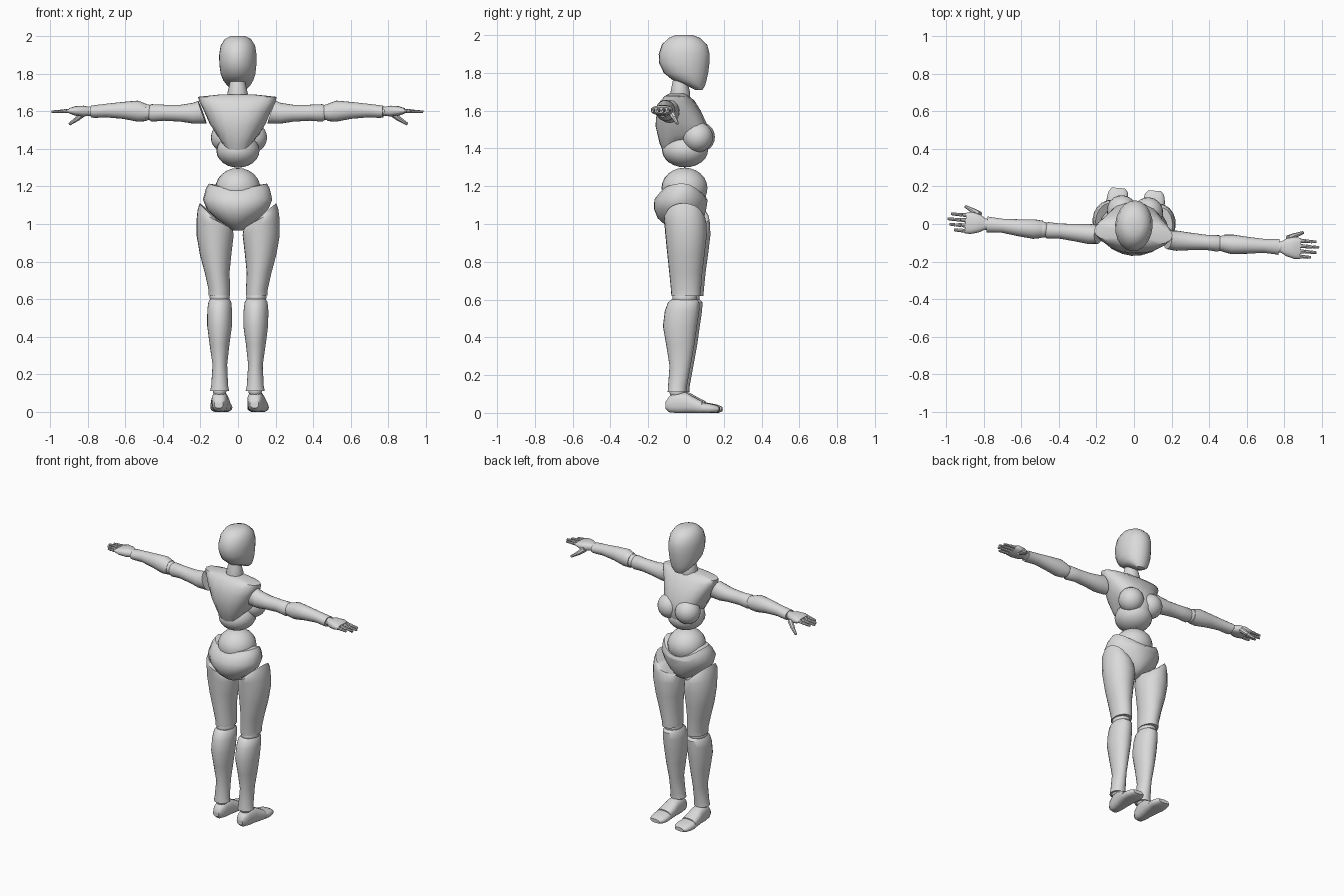
import bpy, bmesh, math
from mathutils import Matrix, Vector

TURN = Matrix.Rotation(math.radians(-4.4), 4, 'Z')   # whole figure is slightly turned
SIDES = 20

grey = bpy.data.materials.new("light_grey")
grey.diffuse_color = (0.7, 0.7, 0.7, 1)


def finish(name, bm, s=1):
    """Mirror if needed, turn, shade smooth with sharp rims, link."""
    bm.transform(TURN @ Matrix.Diagonal((s, 1, 1, 1)))
    bmesh.ops.recalc_face_normals(bm, faces=bm.faces)
    for f in bm.faces:
        f.smooth = True
    for e in bm.edges:
        e.smooth = e.calc_face_angle(0) < math.radians(42)
    me = bpy.data.meshes.new(name)
    bm.to_mesh(me)
    bm.free()
    me.materials.append(grey)
    ob = bpy.data.objects.new(name, me)
    bpy.context.collection.objects.link(ob)


def loft(name, axis, rings, s=1, shift=None, square=1.0, floor=None):
    """Rings are (position, low_u, high_u, low_v, high_v) across the axis."""
    bm = bmesh.new()
    loops = []
    for i, (t, u0, u1, v0, v1) in enumerate(rings):
        loop = []
        for k in range(SIDES):
            a = 2 * math.pi * k / SIDES
            c, d = math.cos(a), math.sin(a)
            cu = math.copysign(abs(c) ** square, c)
            cv = math.copysign(abs(d) ** square, d)
            u = (u0 + u1) / 2 + cu * (u1 - u0) / 2
            v = (v0 + v1) / 2 + cv * (v1 - v0) / 2
            w = t + (shift(i, c, d) if shift else 0)
            p = {'X': (w, u, v), 'Y': (u, w, v), 'Z': (u, v, w)}[axis]
            if floor is not None:
                p = (p[0], p[1], max(p[2], floor))
            loop.append(bm.verts.new(p))
        loops.append(loop)
    for a, b in zip(loops, loops[1:]):
        for k in range(SIDES):
            n = (k + 1) % SIDES
            bm.faces.new((a[k], a[n], b[n], b[k]))
    # caps fan out from a centre point
    for loop in (loops[0], loops[-1]):
        mid = bm.verts.new(sum((v.co for v in loop), Vector()) / SIDES)
        for k in range(SIDES):
            bm.faces.new((loop[k], loop[(k + 1) % SIDES], mid))
    finish(name, bm, s)


def ball(name, centre, radii, s=1):
    bm = bmesh.new()
    bmesh.ops.create_uvsphere(bm, u_segments=20, v_segments=12, radius=1)
    bm.transform(Matrix.Translation(centre) @ Matrix.Diagonal((*radii, 1)))
    finish(name, bm, s)


def bone(name, p, q, r1, r2, s=1):
    """Tapered finger segment between two points."""
    p, q = Vector(p), Vector(q)
    bm = bmesh.new()
    bmesh.ops.create_cone(bm, cap_ends=True, segments=8, radius1=r1, radius2=r2,
                          depth=(q - p).length)
    rot = (q - p).to_track_quat('Z', 'Y').to_matrix().to_4x4()
    bm.transform(Matrix.Translation((p + q) / 2) @ rot)
    finish(name, bm, s)


# head: egg with the chin forward
loft("head", 'Z', [
    (1.71, -.03, .03, .05, .088), (1.735, -.06, .06, 0, .102),
    (1.765, -.08, .08, -.075, .110), (1.80, -.093, .093, -.118, .118),
    (1.85, -.099, .099, -.142, .124), (1.90, -.1, .1, -.145, .126),
    (1.95, -.092, .092, -.128, .112), (1.985, -.07, .07, -.092, .075),
    (2.0, -.04, .04, -.055, .035)])

# neck
loft("neck", 'Z', [
    (1.66, -.05, .05, -.085, .02), (1.695, -.055, .055, -.083, .022),
    (1.735, -.045, .045, -.075, .012), (1.76, -.04, .04, -.07, .01)])


# rib cage: lower rim arches up over the flanks
def rib_shift(i, c, d):
    lift = (.075, .05, .015)[i] if i < 3 else 0
    return lift * c * c


loft("chest", 'Z', [
    (1.37, -.085, .085, -.115, .10), (1.425, -.112, .112, -.14, .125),
    (1.52, -.15, .15, -.162, .115), (1.60, -.178, .178, -.155, .078),
    (1.65, -.203, .203, -.135, .045), (1.677, -.21, .21, -.11, .015),
    (1.69, -.09, .09, -.09, .0)], shift=rib_shift, square=.85)
for s, side in ((1, "right"), (-1, "left")):
    ball(side + "_breast", (.07, .068, 1.46), (.08, .08, .08), s)

# abdomen and waist balls
ball("abdomen", (0, -.005, 1.39), (.115, .122, .09))
ball("waist", (0, -.008, 1.19), (.12, .122, .108))


# pelvis: rim dips at the front and back centre
def hip_shift(i, c, d):
    if i < 5:
        return 0
    return -.07 * max(d, 0) ** 2 - .025 * max(-d, 0) ** 2


loft("pelvis", 'Z', [
    (.965, -.025, .025, -.06, .03), (.99, -.06, .06, -.105, .07),
    (1.03, -.115, .115, -.15, .095), (1.08, -.165, .165, -.17, .108),
    (1.13, -.185, .185, -.168, .115), (1.19, -.17, .17, -.14, .115),
    (1.215, -.155, .155, -.115, .105)], shift=hip_shift)


def thigh_shift(i, c, d):
    return (.065 * c if i == 7 else .045 * c if i == 6 else .02 * c if i == 5 else 0)


def shoulder_shift(i, c, d):
    return .022 * d if i == 0 else 0


FINGERS = [("little", -.105, .955), ("ring", -.077, .982),
           ("middle", -.049, .995), ("index", -.021, .978)]

for s, side in ((1, "right"), (-1, "left")):
    # legs
    loft(side + "_thigh", 'Z', [
        (.62, .042, .158, -.07, .085), (.65, .042, .158, -.072, .087),
        (.74, .046, .178, -.08, .095), (.84, .036, .205, -.09, .108),
        (.94, .024, .222, -.10, .12), (1.0, .03, .222, -.105, .118),
        (1.03, .045, .216, -.108, .113), (1.045, .065, .205, -.095, .10)],
        s, thigh_shift)
    ball(side + "_knee", (.098, .0, .61), (.054, .065, .045), s)
    loft(side + "_shin", 'Z', [
        (.11, .044, .146, -.09, .01), (.14, .05, .140, -.088, .012),
        (.25, .056, .134, -.08, .032), (.36, .044, .15, -.098, .052),
        (.46, .03, .163, -.115, .066), (.54, .031, .163, -.105, .078),
        (.585, .036, .158, -.088, .08), (.60, .046, .148, -.07, .065)], s)
    ball(side + "_ankle", (.095, -.04, .11), (.036, .04, .032), s)
    loft(side + "_foot", 'Y', [
        (-.10, .072, .118, .02, .06), (-.08, .06, .13, .002, .09),
        (-.04, .053, .138, -.004, .112), (.01, .05, .143, -.004, .108),
        (.05, .046, .15, -.004, .085), (.095, .044, .155, -.004, .062)],
        s, square=.8, floor=0.0)
    loft(side + "_toes", 'Y', [
        (.09, .044, .155, -.004, .056), (.13, .04, .155, -.004, .05),
        (.165, .046, .148, 0, .042), (.185, .062, .132, .008, .032)],
        s, square=.8, floor=0.0)

    # arms
    loft(side + "_upper_arm", 'X', [
        (.185, -.12, -.02, 1.535, 1.655), (.235, -.125, -.018, 1.535, 1.645),
        (.30, -.117, -.023, 1.545, 1.635), (.39, -.108, -.028, 1.55, 1.635),
        (.455, -.113, -.025, 1.545, 1.638), (.48, -.10, -.035, 1.56, 1.625)],
        s, shoulder_shift)
    ball(side + "_elbow", (.483, -.067, 1.595), (.042, .043, .043), s)
    loft(side + "_forearm", 'X', [
        (.485, -.112, -.02, 1.548, 1.64), (.53, -.12, -.016, 1.545, 1.657),
        (.61, -.112, -.022, 1.56, 1.65), (.70, -.10, -.026, 1.568, 1.64),
        (.76, -.103, -.022, 1.565, 1.633), (.78, -.105, -.02, 1.567, 1.63)], s)
    ball(side + "_wrist", (.785, -.062, 1.6), (.026, .03, .026), s)

    # hands
    loft(side + "_palm", 'X', [
        (.785, -.088, -.035, 1.578, 1.622), (.82, -.108, -.012, 1.572, 1.63),
        (.865, -.12, -.002, 1.577, 1.627), (.895, -.118, -.008, 1.588, 1.617)],
        s, square=.8)
    for finger, y, tip in FINGERS:
        step = (tip - .885) / 3
        for j in range(3):
            a = .885 + step * j
            bone(f"{side}_{finger}_finger_{j + 1}", (a, y, 1.603 - .002 * j),
                 (a + step * .94, y, 1.601 - .002 * j), .012 - .0015 * j, .0095 - .0015 * j, s)
    bone(side + "_thumb_base", (.825, -.015, 1.59), (.86, .005, 1.56), .019, .014, s)
    bone(side + "_thumb_tip", (.86, .005, 1.56), (.902, .024, 1.532), .013, .008, s)
